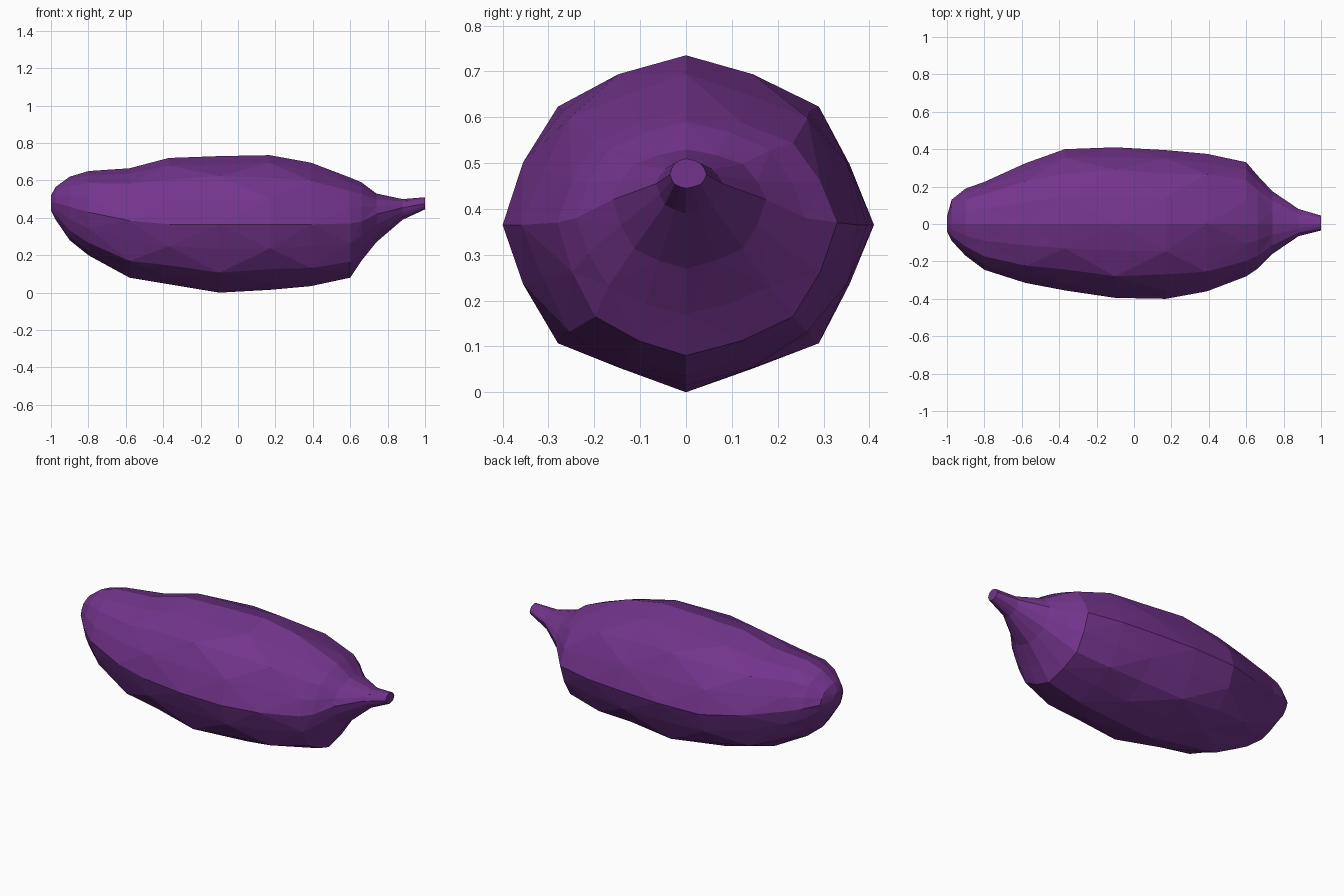
import bpy, bmesh
from math import cos, sin, pi
from mathutils import Vector

if "Cube" in bpy.data.objects:
    bpy.data.objects.remove(bpy.data.objects["Cube"])

# Cross-sections along the body: x, y-, y+, z bottom, z top, z of the widest line
rings = [
    (-1.0, .04, .04, .44, .52, .48), (-.975, .09, .13, .39, .565, .48),
    (-.90, .17, .19, .28, .62, .46), (-.80, .245, .225, .20, .65, .43),
    (-.58, .315, .325, .08, .665, .385), (-.37, .355, .40, .045, .72, .365),
    (-.10, .395, .41, 0.0, .73, .365), (.17, .40, .395, .015, .735, .365),
    (.39, .36, .375, .035, .695, .365), (.60, .28, .33, .08, .615, .37),
    (.66, .24, .26, .17, .59, .38), (.74, .16, .175, .27, .53, .42),
    (.88, .065, .08, .39, .50, .455), (1.0, .035, .045, .445, .51, .475)]
N = 16

# Faceted outline: in-between columns sit slightly inside the ellipse
grid = []
for x, yn, yp, zb, zt, zc in rings:
    row = []
    for c in range(N):
        a = 2 * pi * c / N
        f = .962 if c % 2 else 1.0
        y = cos(a) * (yp if cos(a) > 0 else yn) * f
        z = zc + sin(a) * (zt - zc if sin(a) > 0 else zc - zb) * f
        row.append(Vector((x, y, z)))
    grid.append(row)

# Flatten the centres of the diamond facets
flat = [[v.copy() for v in row] for row in grid]
for k in range(4, 9):
    for c in range(N):
        if (k + c) % 2 and c % 4:
            mean = (grid[k-1][c] + grid[k+1][c] + grid[k][c-1] + grid[k][(c+1) % N]) / 4
            flat[k][c].yz = grid[k][c].yz.lerp(mean.yz, .6)

# Skin with alternating diagonals to give the diamond pattern
bm = bmesh.new()
V = [[bm.verts.new(p) for p in row] for row in flat]
for k in range(len(V) - 1):
    for c in range(N):
        d = (c + 1) % N
        p, q, r, s = V[k][c], V[k+1][c], V[k+1][d], V[k][d]
        tris = ((p, q, r), (p, r, s)) if (k + c) % 2 == 0 else ((p, q, s), (q, r, s))
        for t in tris:
            bm.faces.new(t)
bm.faces.new(V[0])
bm.faces.new(V[-1])
bmesh.ops.recalc_face_normals(bm, faces=bm.faces)

me = bpy.data.meshes.new("tuber_body")
bm.to_mesh(me)
bm.free()
body = bpy.data.objects.new("tuber_body", me)
bpy.context.collection.objects.link(body)

# Purple skin
mat = bpy.data.materials.new("purple_skin")
mat.diffuse_color = (.17, .034, .26, 1)
mat.use_nodes = True
mat.node_tree.nodes["Principled BSDF"].inputs["Base Color"].default_value = mat.diffuse_color
me.materials.append(mat)
